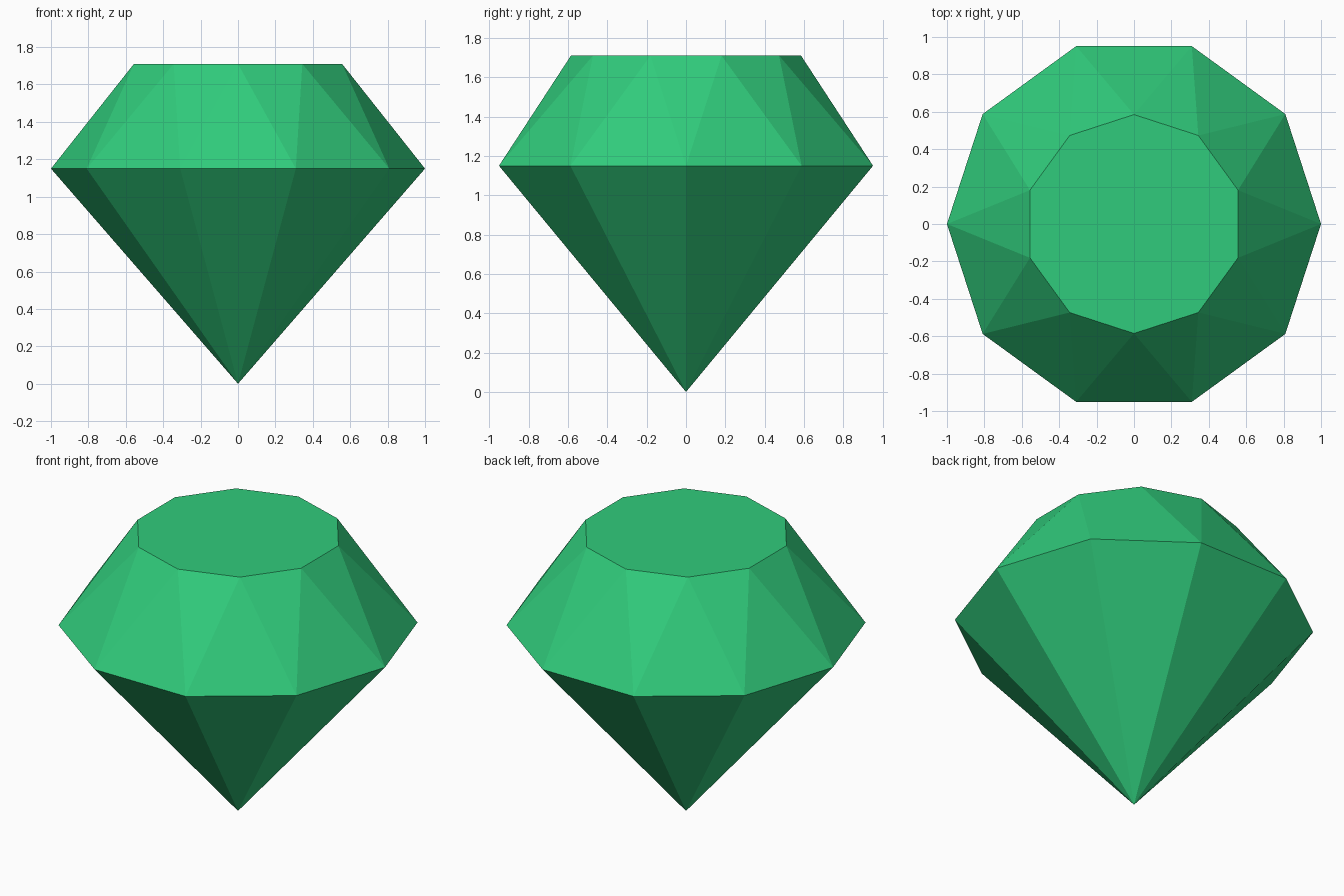
import bpy
import bmesh
from math import cos, sin, pi

cube = bpy.data.objects.get("Cube")
if cube:
    bpy.data.objects.remove(cube, do_unlink=True)

SIDES = 10
STEP = 2 * pi / SIDES

# Single emerald green material
green = bpy.data.materials.new("emerald_green")
green.use_nodes = True
colour = (0.03, 0.6, 0.2, 1)
green.diffuse_color = colour
green.node_tree.nodes["Principled BSDF"].inputs["Base Color"].default_value = colour

bm = bmesh.new()


def ring(radius, z, turn=0.0):
    """Add a regular ring of vertices, turned by a fraction of a side."""
    angles = [(i + turn) * STEP for i in range(SIDES)]
    return [bm.verts.new((radius * cos(a), radius * sin(a), z)) for a in angles]


# Point, girdle and half-turned table
point = bm.verts.new((0, 0, 0))
girdle = ring(1.0, 1.15)
table = ring(0.585, 1.71, 0.5)

# Flat table on top
bm.faces.new(table)
for i in range(SIDES):
    j = (i + 1) % SIDES
    # Crown: alternating triangles
    bm.faces.new((girdle[i], girdle[j], table[i]))
    bm.faces.new((girdle[j], table[j], table[i]))
    # Pavilion: long facets down to the point
    bm.faces.new((girdle[j], girdle[i], point))

bmesh.ops.recalc_face_normals(bm, faces=bm.faces)
mesh = bpy.data.meshes.new("cut_gem")
bm.to_mesh(mesh)
bm.free()
mesh.materials.append(green)
gem = bpy.data.objects.new("cut_gem", mesh)
bpy.context.collection.objects.link(gem)
